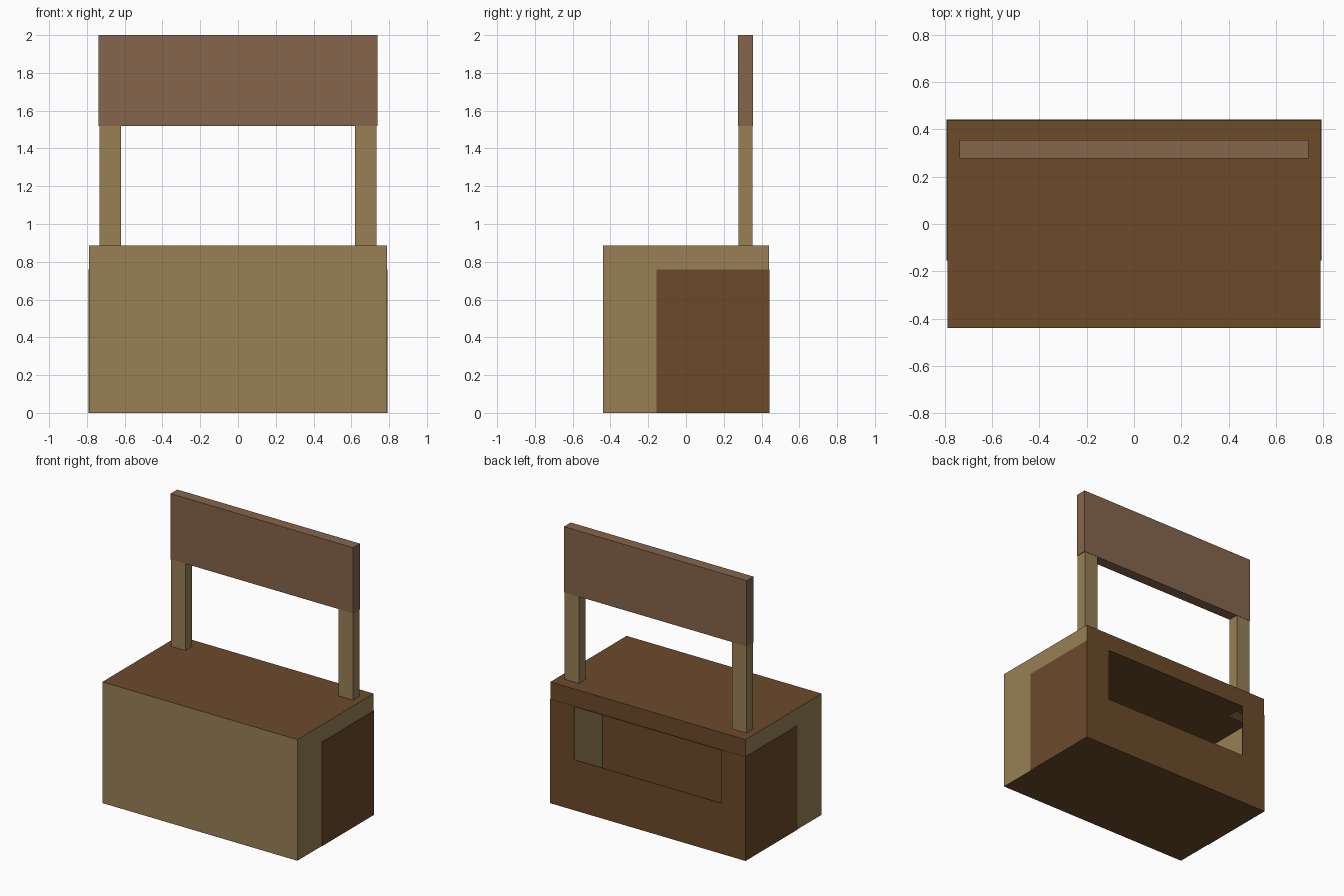
import bpy, bmesh
from mathutils import Vector

if "Cube" in bpy.data.objects:
    bpy.data.objects.remove(bpy.data.objects["Cube"])


def material(name, rgb):
    m = bpy.data.materials.new(name)
    m.diffuse_color = (*rgb, 1)
    m.use_nodes = True
    m.node_tree.nodes["Principled BSDF"].inputs["Base Color"].default_value = m.diffuse_color
    return m


tan = material("tan_wood", (0.314, 0.216, 0.09))
brown = material("brown_wood", (0.15, 0.069, 0.024))
sign_brown = material("sign_wood", (0.238, 0.13, 0.072))


def make(name, bm, mats, pick=None):
    """Turn a bmesh into an object; pick(normal) gives the material slot."""
    bmesh.ops.recalc_face_normals(bm, faces=bm.faces)
    bm.normal_update()
    if pick:
        for f in bm.faces:
            f.material_index = pick(f.normal)
    me = bpy.data.meshes.new(name)
    bm.to_mesh(me)
    bm.free()
    for m in mats:
        me.materials.append(m)
    ob = bpy.data.objects.new(name, me)
    bpy.context.collection.objects.link(ob)
    return ob


def box(name, x, y, z, mats, pick=None):
    bm = bmesh.new()
    bmesh.ops.create_cube(bm, size=1)
    for v in bm.verts:
        v.co = [(a + b) / 2 + c * (b - a) for (a, b), c in zip((x, y, z), v.co)]
    return make(name, bm, mats, pick)


W, PW, D = 0.788, 0.791, 0.44      # counter half width, panel half width, half depth
STEP, SHELF, TOP = -0.155, 0.76, 0.885

# Counter: L profile along x, tan on the front and ends, brown elsewhere
profile = [(-D, 0), (STEP, 0), (STEP, SHELF), (D, SHELF), (D, TOP), (-D, TOP)]
bm = bmesh.new()
face = bm.faces.new([bm.verts.new((-W, y, z)) for y, z in profile])
ext = bmesh.ops.extrude_face_region(bm, geom=[face])
bmesh.ops.translate(bm, vec=Vector((2 * W, 0, 0)),
                    verts=[v for v in ext["geom"] if isinstance(v, bmesh.types.BMVert)])
make("counter", bm, [tan, brown],
     lambda n: 0 if abs(n.x) > 0.5 or n.y < -0.5 else 1)

# Thin side panels (tan inside) and posts on both sides
for s, side in ((-1, "left"), (1, "right")):
    box(side + "_panel", sorted((s * (PW - 0.006), s * PW)), (STEP, D), (0, SHELF),
        [tan, brown], lambda n, s=s: 0 if n.x * s < -0.5 else 1)
    box(side + "_post", sorted((s * 0.62, s * 0.734)), (0.277, 0.352),
        (0.752, 1.52), [tan])

# Floor inside the counter
box("floor", (-W, W), (STEP, D), (0, 0.004), [brown])

# Back panel with a window opening
bm = bmesh.new()


def ring(x, z0, z1):
    return [bm.verts.new((a, D, c)) for a, c in ((-x, z0), (-x, z1), (x, z1), (x, z0))]


outer, inner = ring(PW, 0, SHELF), ring(0.595, 0.37, 0.755)
for i in range(4):
    j = (i + 1) % 4
    bm.faces.new((outer[i], outer[j], inner[j], inner[i]))
back = make("back_panel", bm, [brown])
thick = back.modifiers.new("thickness", 'SOLIDIFY')
thick.thickness = 0.004
thick.offset = 0

# Sign board
box("sign_board", (-0.738, 0.738), (0.276, 0.354), (1.52, 2.0), [sign_brown])
